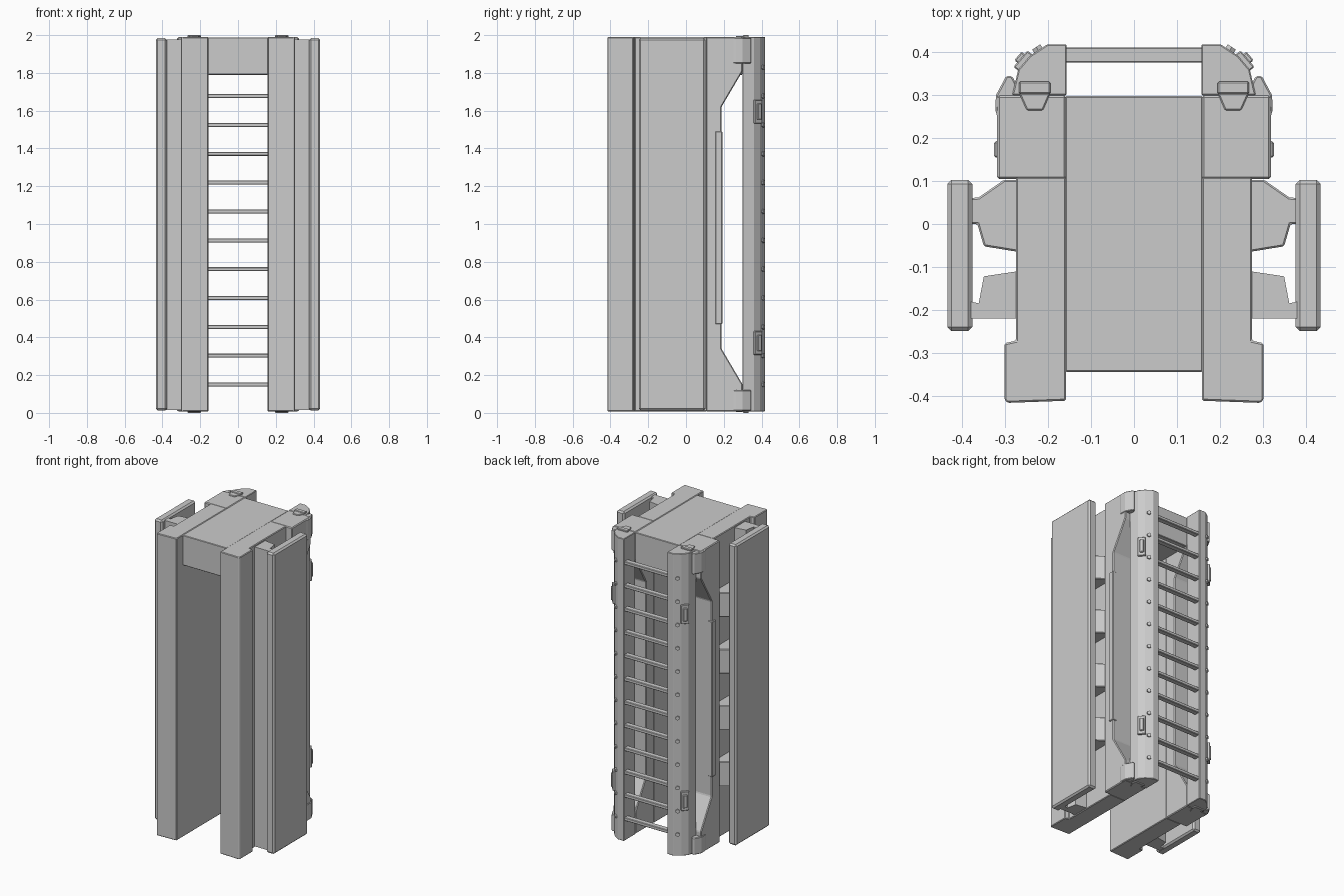
import bpy, bmesh
from mathutils import Matrix, Vector

if "Cube" in bpy.data.objects:
    bpy.data.objects.remove(bpy.data.objects["Cube"])

Z0, Z1 = 0.008, 1.99


def finish(name, bm, bevel=0.0, mirror=True):
    bmesh.ops.recalc_face_normals(bm, faces=bm.faces)
    me = bpy.data.meshes.new(name)
    bm.to_mesh(me)
    bm.free()
    ob = bpy.data.objects.new(name, me)
    bpy.context.collection.objects.link(ob)
    if bevel:
        m = ob.modifiers.new("edge_bevel", 'BEVEL')
        m.width, m.segments, m.limit_method = bevel, 1, 'ANGLE'
    if mirror:
        m = ob.modifiers.new("mirror_x", 'MIRROR')
        m.use_axis[0] = True
        m.use_clip = m.use_mirror_merge = False
    return ob


def add_prism(bm, pts, a, b, axis='Z'):
    """Extrude a 2D outline: (x, y) along z, or (y, z) along x."""
    def place(p, t):
        return (p[0], p[1], t) if axis == 'Z' else (t, p[0], p[1])
    lo = [bm.verts.new(place(p, a)) for p in pts]
    hi = [bm.verts.new(place(p, b)) for p in pts]
    n = len(pts)
    bm.faces.new(lo[::-1])
    bm.faces.new(hi)
    for i in range(n):
        j = (i + 1) % n
        bm.faces.new((lo[i], lo[j], hi[j], hi[i]))


def prism(name, pts, a, b, axis='Z', bevel=0.0, mirror=True):
    bm = bmesh.new()
    add_prism(bm, pts, a, b, axis)
    return finish(name, bm, bevel, mirror)


def rect(x0, x1, y0, y1):
    return [(x0, y0), (x1, y0), (x1, y1), (x0, y1)]


def add_box(bm, centre, size, rot=0.0):
    mat = (Matrix.Translation(Vector(centre)) @ Matrix.Rotation(rot, 4, 'Z')
           @ Matrix.Diagonal((*size, 1)))
    bmesh.ops.create_cube(bm, size=1, matrix=mat)


# Side walls: front post with recessed middle section
prism("front_post_and_wall",
      [(0.158, -0.412), (0.295, -0.417), (0.302, -0.41), (0.302, -0.278), (0.275, -0.272),
       (0.275, 0.11), (0.158, 0.11)], Z0, Z1, bevel=0.004)

# Rear wall section with the tall chamfered window open to the rail
prism("rear_wall",
      [(0.105, Z0), (0.30, Z0), (0.30, 0.15), (0.188, 0.34), (0.188, 1.62),
       (0.30, 1.81), (0.30, Z1), (0.105, Z1)], 0.158, 0.319, 'X', bevel=0.005)
prism("window_edge_strip", rect(0.295, 0.326, 0.155, 0.193), 0.47, 1.49, bevel=0.004)

# Roof slab
prism("roof", rect(-0.16, 0.16, -0.345, 0.298), 1.79, 1.987, bevel=0.003, mirror=False)

# Ladder rails with faceted outer corner
prism("ladder_rail",
      [(0.157, 0.30), (0.157, 0.419), (0.202, 0.419), (0.243, 0.392),
       (0.27, 0.36), (0.284, 0.30)], Z0, Z1, bevel=0.003)

# Rungs and their end bolts
rungs, bolts = bmesh.new(), bmesh.new()
for i in range(12):
    z = 0.15 + i * 0.1527
    add_box(rungs, (0, 0.394, z), (0.33, 0.036, 0.021))
    mat = (Matrix.Translation((0.223, 0.405, z)) @ Matrix.Rotation(-0.58, 4, 'Z')
           @ Matrix.Rotation(1.5708, 4, 'X'))
    bmesh.ops.create_cone(bolts, cap_ends=True, segments=6, radius1=0.013, radius2=0.013,
                          depth=0.018, matrix=mat)
finish("ladder_rungs", rungs, 0.003, mirror=False)
finish("rung_bolts", bolts)

# Small latch boxes on the rail corner
latches = bmesh.new()
for z in (0.37, 1.595):
    add_box(latches, (0.257, 0.379, z), (0.05, 0.02, 0.125), -0.87)
    add_box(latches, (0.259, 0.382, z), (0.026, 0.03, 0.085), -0.87)
finish("rail_latches", latches, 0.003)

# Corner clamps joining rear wall and rail, top and bottom
clamps = bmesh.new()
for a, b in ((Z0 + 0.002, 0.12), (1.85, Z1 - 0.004)):
    add_prism(clamps, [(0.265, 0.24), (0.316, 0.24), (0.323, 0.265), (0.322, 0.30),
                       (0.298, 0.345), (0.284, 0.345), (0.265, 0.31)], a, b)
finish("corner_clamps", clamps, 0.004)

# End clips on the top and bottom faces
clips = bmesh.new()
for a, b in ((0.0, 0.03), (1.97, 2.0)):
    add_prism(clips, rect(0.195, 0.268, 0.303, 0.332), a, b)
    add_prism(clips, [(0.195, 0.305), (0.212, 0.265), (0.25, 0.265), (0.268, 0.305)],
              a + 0.004, b - 0.004)
finish("end_clips", clips, 0.003)

# Outer side panels
prism("side_panel", rect(0.377, 0.435, -0.25, 0.103), Z0 + 0.004, 1.985, bevel=0.01)

# Continuous front web holding each panel
prism("panel_web",
      [(0.27, -0.22), (0.385, -0.22), (0.385, -0.18), (0.362, -0.185),
       (0.35, -0.122), (0.27, -0.11)], Z0 + 0.006, 1.978)

# Repeated rear brackets
brackets = bmesh.new()
for i in range(4):
    z = 0.45 + i * 0.37
    add_prism(brackets, [(0.27, -0.065), (0.35, -0.052), (0.365, 0.0), (0.385, 0.0),
                         (0.385, 0.06), (0.362, 0.062), (0.303, 0.103), (0.27, 0.103)],
              z - 0.08, z + 0.08)
finish("panel_brackets", brackets, 0.004)
